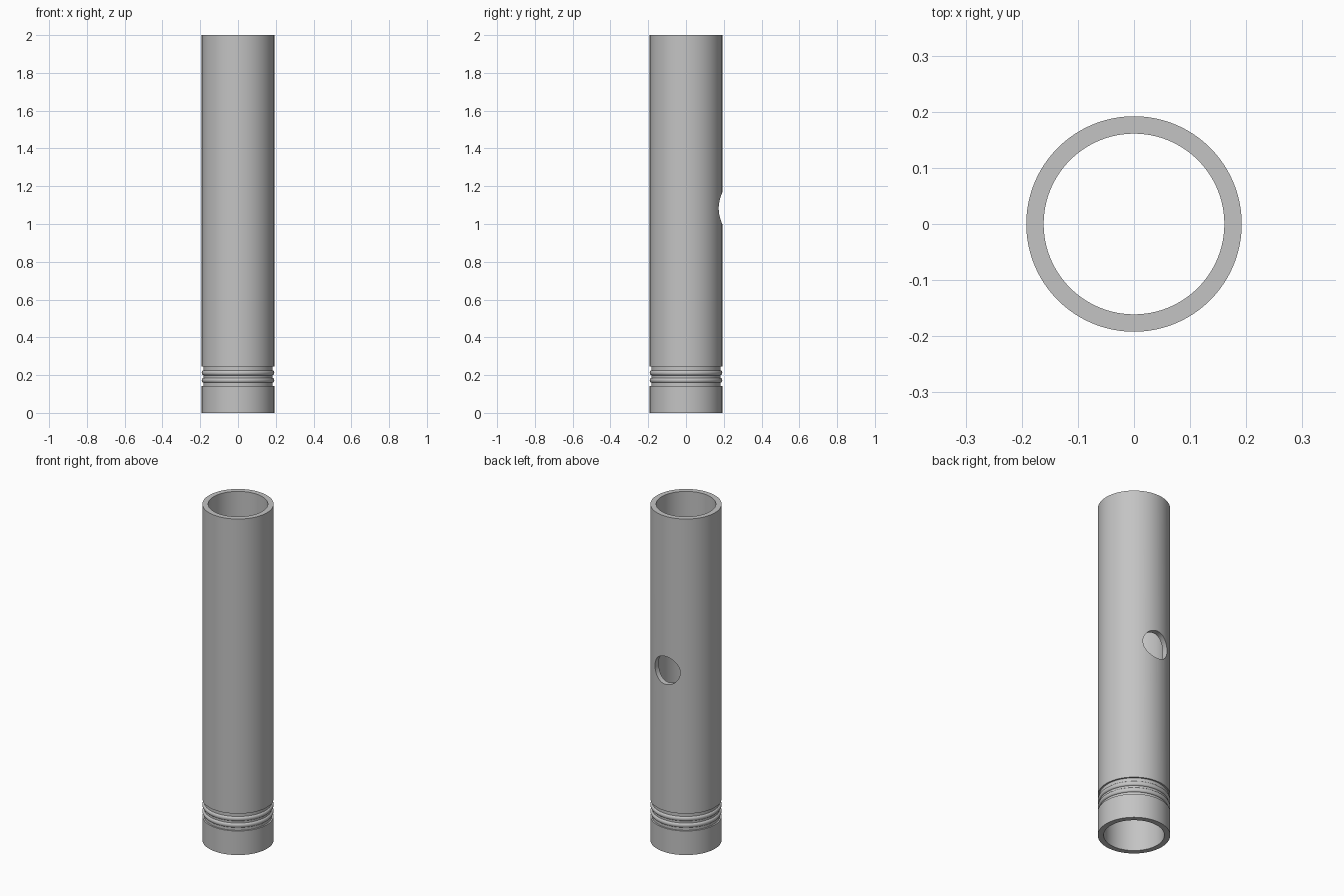
import bpy, bmesh, math
from mathutils import Matrix

if "Cube" in bpy.data.objects:
    bpy.data.objects.remove(bpy.data.objects["Cube"])

OUTER, INNER, HEIGHT = 0.192, 0.161, 2.0
GROOVE_DEPTH = 0.009
SEGMENTS = 128

# Plain grey metal
grey = bpy.data.materials.new("grey metal")
grey.use_nodes = True
grey.diffuse_color = (0.55, 0.55, 0.55, 1)
grey.node_tree.nodes["Principled BSDF"].inputs["Base Color"].default_value = (0.55, 0.55, 0.55, 1)


def make_object(name, bm):
    bmesh.ops.recalc_face_normals(bm, faces=bm.faces)
    mesh = bpy.data.meshes.new(name)
    bm.to_mesh(mesh)
    bm.free()
    mesh.materials.append(grey)
    obj = bpy.data.objects.new(name, mesh)
    bpy.context.collection.objects.link(obj)
    return obj


# Wall section: straight bore, outer side with three grooves and two rounded ridges
floor = OUTER - GROOVE_DEPTH
profile = [(INNER, 0), (OUTER, 0), (OUTER, 0.143), (floor, 0.143)]
for ridge_z in (0.173, 0.212):
    for step in range(9):
        a = math.pi * (step / 8 - 0.5)
        profile.append((floor + GROOVE_DEPTH * math.cos(a), ridge_z + 0.013 * math.sin(a)))
profile += [(floor, 0.246), (OUTER, 0.246), (OUTER, HEIGHT), (INNER, HEIGHT)]

# Lathe the section into a tube
bm = bmesh.new()
verts = [bm.verts.new((r, 0, z)) for r, z in profile]
edges = [bm.edges.new((v, verts[(i + 1) % len(verts)])) for i, v in enumerate(verts)]
bmesh.ops.spin(bm, geom=verts + edges, cent=(0, 0, 0), axis=(0, 0, 1),
               angle=math.tau, steps=SEGMENTS, use_duplicate=False)
bmesh.ops.remove_doubles(bm, verts=bm.verts, dist=0.0001)
tube = make_object("tube", bm)

# Round hole through the back wall
bm = bmesh.new()
bmesh.ops.create_cone(bm, cap_ends=True, segments=64, radius1=0.083, radius2=0.083, depth=0.3,
                      matrix=Matrix.Translation((0, 0.2, 1.083)) @ Matrix.Rotation(math.pi / 2, 4, "X"))
cutter = make_object("hole_cutter", bm)
cutter.hide_render = True

bpy.ops.object.select_all(action="DESELECT")
tube.select_set(True)
bpy.context.view_layer.objects.active = tube
cut = tube.modifiers.new("back hole", "BOOLEAN")
cut.operation = "DIFFERENCE"
cut.solver = "EXACT"
cut.object = cutter
bpy.ops.object.modifier_apply(modifier=cut.name)
bpy.data.objects.remove(cutter)

bpy.ops.object.shade_smooth_by_angle(angle=math.radians(30))
